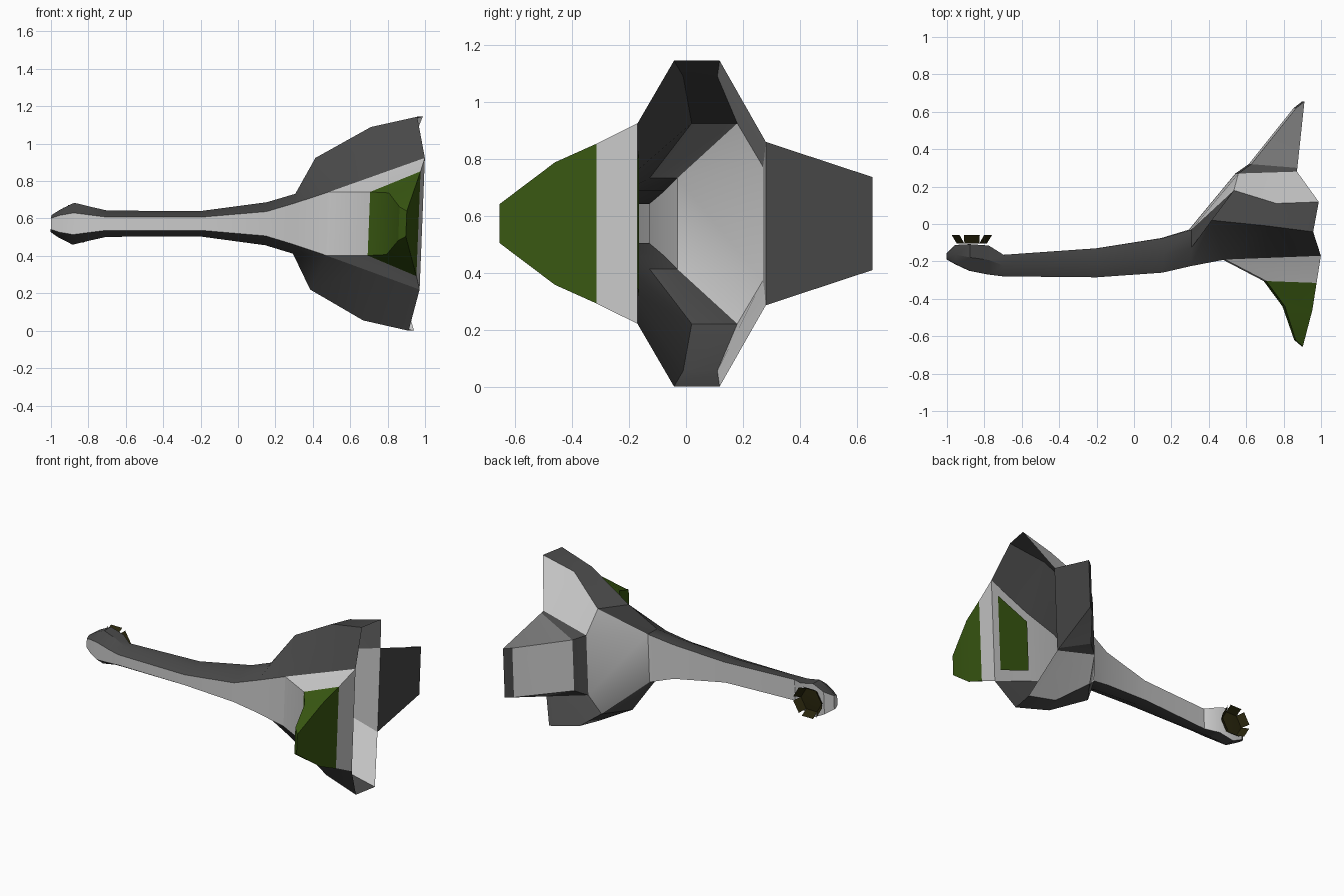
import bpy, bmesh, math

if "Cube" in bpy.data.objects:
    bpy.data.objects.remove(bpy.data.objects["Cube"])

ZC = 0.572    # height of the mirror plane
SKEW = 0.04   # slight lean of the mouth


def material(name, r, g, b):
    m = bpy.data.materials.new(name)
    m.diffuse_color = (r, g, b, 1)
    m.use_nodes = True
    m.node_tree.nodes["Principled BSDF"].inputs["Base Color"].default_value = m.diffuse_color
    return m


LIGHT, DARK, MID, GREEN, OLIVE = range(5)
MATS = [material("light grey", 0.60, 0.60, 0.60),
        material("dark grey", 0.065, 0.065, 0.065),
        material("mid grey", 0.17, 0.17, 0.17),
        material("leaf green", 0.042, 0.10, 0.006),
        material("dark olive", 0.022, 0.019, 0.004)]


def place(x, y, h):
    return (x + SKEW * h, y, ZC + h)


def finish(name, bm, angle=30):
    bmesh.ops.remove_doubles(bm, verts=bm.verts, dist=1e-4)
    bmesh.ops.recalc_face_normals(bm, faces=bm.faces)
    me = bpy.data.meshes.new(name)
    bm.to_mesh(me)
    bm.free()
    for m in MATS:
        me.materials.append(m)
    ob = bpy.data.objects.new(name, me)
    bpy.context.collection.objects.link(ob)
    bpy.ops.object.select_all(action='DESELECT')
    ob.select_set(True)
    bpy.context.view_layer.objects.active = ob
    bpy.ops.object.shade_smooth_by_angle(angle=math.radians(angle))
    return ob


def loft(name, halves, color, start=None, end=None):
    """Mirror each half section in height and skin them together."""
    bm = bmesh.new()
    rings = []
    for half in halves:
        pts = half + [(x, y, -h) for x, y, h in reversed(half)]
        rings.append([bm.verts.new(place(*p)) for p in pts])
    n = len(rings[0])
    for i in range(len(rings) - 1):
        for j in range(n):
            k = (j + 1) % n
            f = bm.faces.new((rings[i][j], rings[i][k], rings[i + 1][k], rings[i + 1][j]))
            f.material_index = color(i, j)
    for ring, mat in ((rings[0], start), (rings[-1], end)):
        if mat is not None:
            bm.faces.new(ring).material_index = mat
    return finish(name, bm)


def stem(x, back, front, h, h_front):
    mid = (back + front) / 2
    return [(x, front, h_front), (x, mid, h), (x, back, h), (x, back, h)]


# Stem widening into an open eight-sided trumpet
trumpet = [
    stem(-1.0, -0.155, -0.19, 0.045, 0.03),
    stem(-0.955, -0.112, -0.215, 0.075, 0.045),
    stem(-0.88, -0.108, -0.25, 0.112, 0.058),
    stem(-0.78, -0.115, -0.27, 0.088, 0.045),
    stem(-0.70, -0.165, -0.28, 0.070, 0.035),
    stem(-0.20, -0.13, -0.285, 0.068, 0.035),
    stem(0.15, -0.075, -0.26, 0.115, 0.065),
    stem(0.30, -0.03, -0.225, 0.160, 0.11),
    [(0.48, -0.19, 0.17), (0.40, 0.02, 0.352), (0.52, 0.18, 0.352), (0.55, 0.27, 0.20)],
    [(0.70, -0.185, 0.24), (0.69, -0.01, 0.517), (0.74, 0.11, 0.517), (0.68, 0.275, 0.235)],
    [(0.985, -0.17, 0.352), (0.935, -0.042, 0.572), (0.965, 0.118, 0.572), (0.86, 0.28, 0.287)],
]
loft("trumpet", trumpet, lambda i, j: DARK if j in (0, 1, 5, 6) else LIGHT, start=LIGHT)

# Front petal: light root, green outer part
front = [
    [(0.48, -0.19, 0.17), (0.985, -0.17, 0.352)],
    [(0.70, -0.305, 0.17), (0.965, -0.315, 0.28)],
    [(0.80, -0.44, 0.165), (0.945, -0.46, 0.215)],
    [(0.86, -0.62, 0.09), (0.90, -0.655, 0.068)],
]
loft("front_petal", front, lambda i, j: LIGHT if i == 0 else GREEN, end=GREEN)

# Back petal: light outside, mid grey edges, dark inside
back = [
    [(0.55, 0.27, 0.20), (0.86, 0.28, 0.287)],
    [(0.62, 0.32, 0.17), (0.862, 0.30, 0.28)],
    [(0.86, 0.62, 0.165), (0.905, 0.655, 0.163)],
]
loft("back_petal", back,
     lambda i, j: DARK if i == 0 or j == 1 else (LIGHT if j == 3 else MID), end=DARK)

# Green panel on the inner front wall of the mouth
bm = bmesh.new()
corners = [(0.70, -0.178, 0.17), (0.94, -0.165, 0.26), (0.94, -0.165, -0.26), (0.70, -0.178, -0.17)]
bm.faces.new([bm.verts.new(place(*p)) for p in corners]).material_index = GREEN
finish("inner_panel", bm)

# Small toothed crown near the stem end
bm = bmesh.new()
TEETH = 6


def crown_vert(a, r, y):
    return bm.verts.new((-0.867 + r * math.cos(a), y, ZC + r * math.sin(a)))


for t in range(TEETH):
    a0 = 2 * math.pi * t / TEETH
    a1 = 2 * math.pi * (t + 1) / TEETH
    gap = 0.12
    b0, b1 = crown_vert(a0, 0.08, -0.105), crown_vert(a1, 0.08, -0.105)
    t0, t1 = crown_vert(a0 + gap, 0.108, -0.06), crown_vert(a1 - gap, 0.108, -0.06)
    centre = crown_vert(0, 0, -0.100)
    bm.faces.new((b0, b1, t1, t0))
    bm.faces.new((centre, b1, b0))
for f in bm.faces:
    f.material_index = OLIVE
finish("crown", bm, 15)
